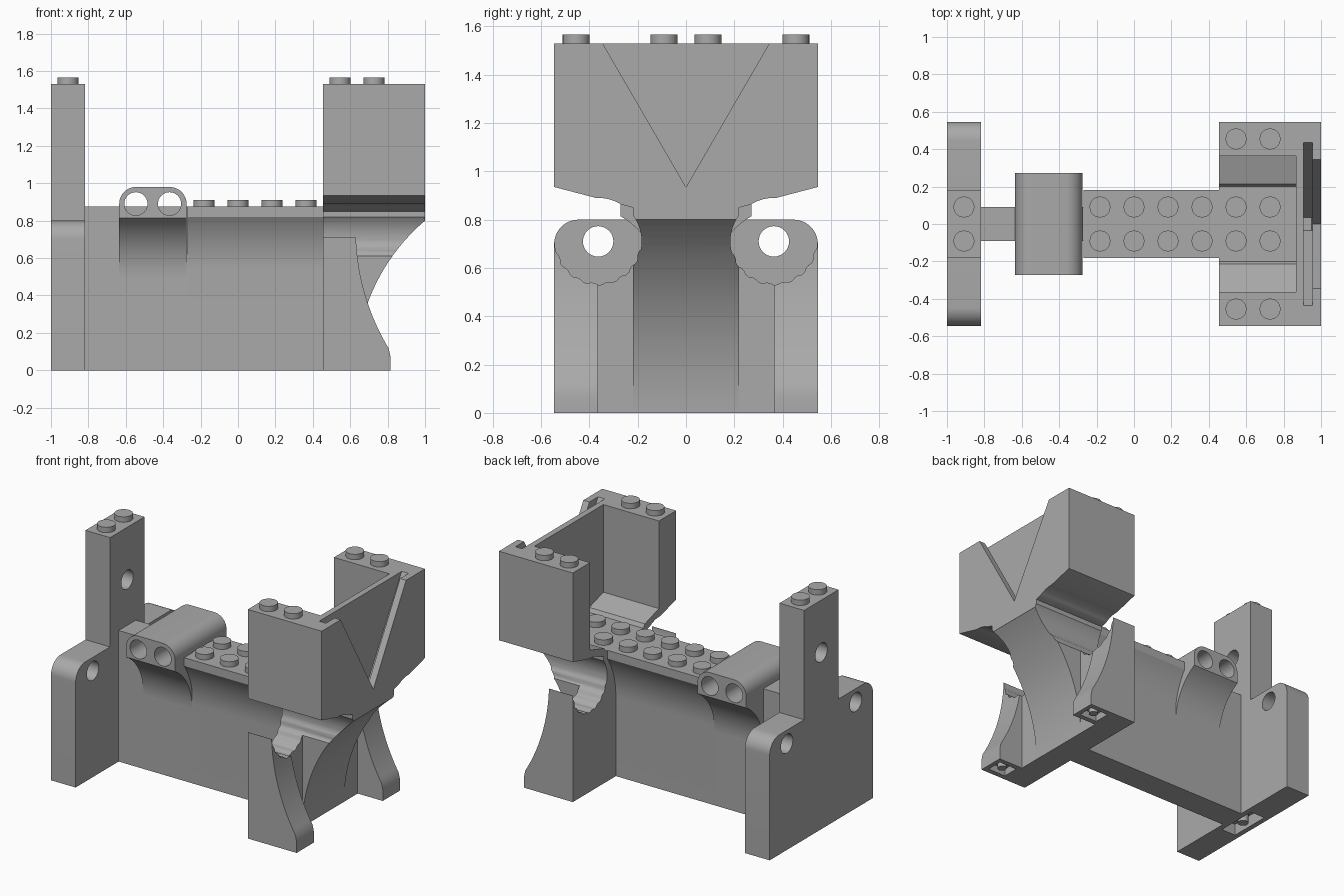
import bpy, bmesh, math
from math import sin, cos, pi, radians

cube = bpy.data.objects.get("Cube")
if cube:
    bpy.data.objects.remove(cube, do_unlink=True)

grey = bpy.data.materials.new("light_grey")
grey.use_nodes = True
grey.diffuse_color = (0.4, 0.4, 0.4, 1)
grey.node_tree.nodes["Principled BSDF"].inputs["Base Color"].default_value = (0.4, 0.4, 0.4, 1)

S = 2 / 11            # stud pitch
H = S / 2


def prism(name, pts, axis, a, b):
    """Extrude a profile: (y, z) along x, (x, z) along y, or (x, y) along z."""
    place = {"x": lambda p, t: (t, p[0], p[1]),
             "y": lambda p, t: (p[0], t, p[1]),
             "z": lambda p, t: (p[0], p[1], t)}[axis]
    bm = bmesh.new()
    lo = [bm.verts.new(place(p, a)) for p in pts]
    hi = [bm.verts.new(place(p, b)) for p in pts]
    bm.faces.new(lo)
    bm.faces.new(hi)
    n = len(pts)
    for i in range(n):
        j = (i + 1) % n
        bm.faces.new((lo[i], lo[j], hi[j], hi[i]))
    bmesh.ops.recalc_face_normals(bm, faces=bm.faces)
    me = bpy.data.meshes.new(name)
    bm.to_mesh(me)
    bm.free()
    me.materials.append(grey)
    ob = bpy.data.objects.new(name, me)
    bpy.context.collection.objects.link(ob)
    return ob


def arc(cx, cy, r, a0, a1, n=12):
    return [(cx + r * cos(radians(a0 + (a1 - a0) * i / n)),
             cy + r * sin(radians(a0 + (a1 - a0) * i / n))) for i in range(n + 1)]


def circle(cx, cy, r, n=32):
    return arc(cx, cy, r, 0, 360, n)[:-1]


def box(name, x0, x1, y0, y1, z0, z1):
    return prism(name, [(x0, y0), (x1, y0), (x1, y1), (x0, y1)], "z", z0, z1)


def mirrored(half):
    """Close a right-hand half profile with its mirror image."""
    return half + [(-u, v) for u, v in reversed(half)]


def activate(ob):
    bpy.ops.object.select_all(action="DESELECT")
    ob.select_set(True)
    bpy.context.view_layer.objects.active = ob


def cut(ob, *cutters):
    activate(ob)
    for c in cutters:
        m = ob.modifiers.new("cut", "BOOLEAN")
        m.operation = "DIFFERENCE"
        m.solver = "EXACT"
        m.object = c
        bpy.ops.object.modifier_apply(modifier=m.name)
        bpy.data.objects.remove(c, do_unlink=True)


def stud(x, y, z):
    prism("stud", circle(x, y, 0.056, 24), "z", z - 0.005, z + 0.036)


def cove(y1, z0, z1, n=14):
    """Concave flare from the slab side out to y1, tangent to the slab."""
    dy, dz = y1 - H, z1 - z0
    r = (dy * dy + dz * dz) / (2 * dy)
    return arc(H + r, z0, r, 180, 180 - math.degrees(math.asin(dz / r)), n)


def side_channels():
    """Round channels with a ribbed lower half, one on each side."""
    out = []
    for s in (-1, 1):
        pts = []
        for i in range(72):
            t = 2 * pi * i / 72
            r = 0.18 - (0.007 if 37 < i < 71 and i % 4 < 2 else 0)
            pts.append((s * 2 * S + r * cos(t), 0.71 + r * sin(t)))
        out.append(prism("channel_cutter", pts, "x", 0.3, 1.2))
    return out


# End wall with a tower, three pin holes and a hollow underside
wall_half = [(3 * S, 0)] + arc(3 * S - 0.1, 0.7, 0.1, 0, 90) + [(S, 0.8), (S, 1.53)]
wall = prism("end_wall", mirrored(wall_half), "x", -1, -1 + S)
holes = [prism("hole_cutter", circle(y, z, 0.063), "x", -1.2, -0.7)
         for y, z in ((-2 * S, 0.71), (2 * S, 0.71), (0, 1.18))]
cut(wall, *holes, box("recess_cutter", -0.965, -0.855, -0.145, 0.145, -0.1, 0.08))
prism("wall_pin", circle(-1 + H, 0, 0.035, 16), "z", 0.005, 0.085)

# Narrow spine and the flared stud deck
box("spine", -1 + S, -0.27, -H, H, 0, 0.875)
prism("stud_deck", mirrored([(H, 0)] + cove(S, 0.53, 0.82) + [(S, 0.875)]), "x", -0.27, 0.4545)

# Cross block with two holes, carried by a curved bracket
block_pts = ([(-0.635, 0.815), (-0.275, 0.815)] + arc(-0.365, 0.89, 0.09, 0, 90)
             + arc(-0.545, 0.89, 0.09, 90, 180))
block = prism("cross_block", block_pts, "y", -0.272, 0.272)
cut(block, *[prism("hole_cutter", circle(x, 0.89, 0.062), "y", -1, 1) for x in (-0.546, -0.366)])
prism("block_bracket", mirrored([(H, 0.45)] + cove(0.272, 0.5, 0.815)), "x", -0.635, -0.275)

# Broad base under the head
base = box("head_base", 0.4545, 0.63, -3 * S, 3 * S, 0, 0.71)
cut(base, *side_channels())

# Curved neck sweeping forward to the head
neck_pts = [(0.4545, 0)] + arc(1.68, 0, 1.05, 180, 130.4, 24) + [(0.95, 0.86), (0.4545, 0.86)]
neck = prism("neck", neck_pts, "y", -0.22, 0.22)
cut(neck, *side_channels())

# Front legs with concave faces and hollow feet
leg_pts = [(0.62, 0), (0.815, 0), (0.815, 0.075)] + arc(1.86, 0.75, 1.23, 211, 181.9, 20) + [(0.62, 0.71)]
for s in (-1, 1):
    y0, y1 = sorted((s * 2 * S, s * 3 * S))
    leg = prism("front_leg", leg_pts, "y", y0, y1)
    cut(leg, *side_channels(),
        box("recess_cutter", 0.65, 0.785, y0 + 0.035, y1 - 0.035, -0.1, 0.05))
    prism("foot_pin", circle(0.72, s * 2.5 * S, 0.03, 16), "z", 0.005, 0.055)

# Open-backed head: side walls with a sloped floor
under = [(0.22, 0.85), (3 * S, 0.935), (3 * S, 1.53)]
tray = prism("head_sides", mirrored(under + [(2 * S, 1.53), (2 * S, 0.945), (0.215, 0.9), (0.2, 0.875)]),
             "x", 0.4545, 0.865)
cut(tray, *side_channels())

# Head front with a V opening and a wider slot behind it
front = prism("head_front", mirrored([(0.22, 0.8)] + under), "x", 0.865, 1)
v_open = prism("v_cutter", [(0, 0.935), (0.403, 1.63), (-0.403, 1.63)], "x", 0.94, 1.1)
v_slot = prism("slot_cutter", [(0, 0.8), (0.495, 1.63), (-0.495, 1.63)], "x", 0.905, 0.955)
cut(front, *side_channels(), v_open, v_slot)

# Studs
for s in (-1, 1):
    stud(-1 + H, s * H, 1.53)
    for i in range(-1, 5):
        stud(i * S, s * H, 0.875)
    for i in (3, 4):
        stud(i * S, s * 2.5 * S, 1.53)

for ob in list(bpy.context.collection.objects):
    if ob.type == "MESH" and grey.name in ob.data.materials:
        activate(ob)
        bpy.ops.object.shade_smooth_by_angle(angle=radians(30))
